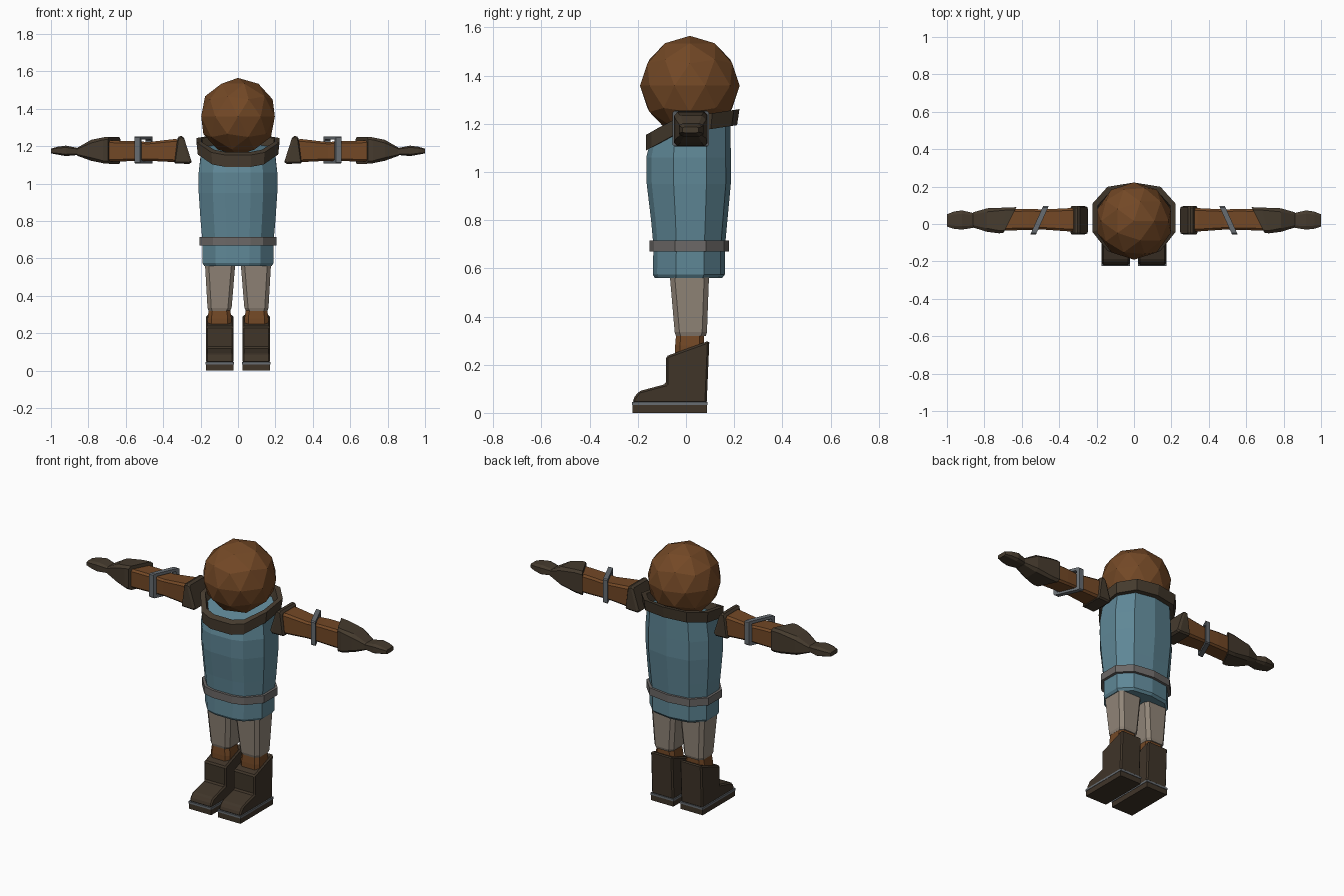
import bpy, bmesh, math

if "Cube" in bpy.data.objects:
    bpy.data.objects.remove(bpy.data.objects["Cube"])


def material(name, rgb):
    m = bpy.data.materials.new(name)
    m.diffuse_color = (*rgb, 1)
    m.use_nodes = True
    m.node_tree.nodes["Principled BSDF"].inputs["Base Color"].default_value = m.diffuse_color
    return m


SKIN = material("brown skin", (0.171, 0.065, 0.019))
TUNIC = material("blue cloth", (0.114, 0.242, 0.305))
LEATHER = material("dark leather", (0.060, 0.043, 0.027))
BOOT = material("boot leather", (0.050, 0.035, 0.022))
BELT = material("grey belt", (0.150, 0.140, 0.135))
METAL = material("steel grey", (0.135, 0.150, 0.165))
PANTS = material("beige cloth", (0.283, 0.235, 0.188))


def finish(name, bm, mat, mirror=False, bevel=0):
    bmesh.ops.recalc_face_normals(bm, faces=bm.faces[:])
    me = bpy.data.meshes.new(name)
    bm.to_mesh(me)
    bm.free()
    me.materials.append(mat)
    ob = bpy.data.objects.new(name, me)
    bpy.context.collection.objects.link(ob)
    if bevel:
        b = ob.modifiers.new("bevel", 'BEVEL')
        b.width, b.segments = bevel, 1
    if mirror:
        ob.modifiers.new("mirror", 'MIRROR')
    return ob


def loft(name, rings, mat, hollow=False, **kw):
    """Skin a list of equal rings; hollow joins the last ring to the first."""
    bm = bmesh.new()
    vs = [[bm.verts.new(p) for p in r] for r in rings]
    n = len(rings[0])
    for a, b in zip(vs, vs[1:] + vs[:1] if hollow else vs[1:]):
        for i in range(n):
            j = (i + 1) % n
            bm.faces.new((a[i], a[j], b[j], b[i]))
    if not hollow:
        bm.faces.new(vs[0][::-1])
        bm.faces.new(vs[-1])
    return finish(name, bm, mat, **kw)


# Body outline: rounded back, wide sides, narrow flat front (unit size)
HALF = [(0.64, 0.88), (1, 0.42), (1, -0.36), (0.64, -0.88), (0.32, -1)]
OUTLINE = [(0, 1)] + HALF + [(-x, y) for x, y in reversed(HALF)]


def body_ring(w, y0, y1, z):
    """Body outline at half width w; z is a height or a function of y."""
    pts = [(x * w, (y0 + y1) / 2 + y * (y1 - y0) / 2) for x, y in OUTLINE]
    return [(x, y, z(y) if callable(z) else z) for x, y in pts]


def neckline(y):
    return 1.155 + (y + 0.05) * (0.57 if y < -0.05 else 0.15)


def collar_top(y):
    return neckline(y) + 0.065


# Head
bm = bmesh.new()
bmesh.ops.create_icosphere(bm, subdivisions=2, radius=0.207)
bmesh.ops.translate(bm, verts=bm.verts[:], vec=(0, 0.016, 1.358))
finish("head", bm, SKIN)

# Tunic, belt and sloping collar
loft("tunic", [
    body_ring(0.18, -0.13, 0.15, 0.56),
    body_ring(0.19, -0.138, 0.162, 0.575),
    body_ring(0.19, -0.135, 0.162, 0.69),
    body_ring(0.20, -0.145, 0.172, 0.80),
    body_ring(0.21, -0.163, 0.186, 0.95),
    body_ring(0.21, -0.165, 0.186, 1.06),
    body_ring(0.195, -0.150, 0.185, lambda y: neckline(y) + 0.02),
], TUNIC)
loft("belt", [
    body_ring(0.207, -0.152, 0.178, 0.67),
    body_ring(0.207, -0.152, 0.178, 0.715),
    body_ring(0.185, -0.130, 0.155, 0.715),
    body_ring(0.185, -0.130, 0.155, 0.67),
], BELT, hollow=True)
loft("collar", [
    body_ring(0.215, -0.165, 0.212, neckline),
    body_ring(0.222, -0.167, 0.222, collar_top),
    body_ring(0.195, -0.140, 0.195, collar_top),
    body_ring(0.175, -0.125, 0.170, neckline),
], LEATHER, hollow=True)


def arm_ring(x, y0, y1, z0, z1, slant=0, lean=0, c=0.2):
    """Chamfered rectangle across the arm, slanted along y and leaning along z."""
    ym, zm, hy, hz = (y0 + y1) / 2, (z0 + z1) / 2, (y1 - y0) / 2, (z1 - z0) / 2
    k = 1 - c
    pts = [(1, k), (k, 1), (-k, 1), (-1, k), (-1, -k), (-k, -1), (k, -1), (1, -k)]
    return [(x + slant * u * hy + lean * v * hz, ym + u * hy, zm + v * hz) for u, v in pts]


# Arms
loft("arm", [
    arm_ring(0.30, -0.040, 0.085, 1.115, 1.235),
    arm_ring(0.34, -0.040, 0.085, 1.115, 1.238),
    arm_ring(0.48, -0.030, 0.078, 1.122, 1.222),
    arm_ring(0.56, -0.032, 0.080, 1.120, 1.228),
    arm_ring(0.70, -0.035, 0.078, 1.118, 1.230),
], SKIN, mirror=True)
loft("shoulder_cuff", [
    arm_ring(0.268, -0.050, 0.090, 1.115, 1.245, lean=0.32, c=0.12),
    arm_ring(0.282, -0.056, 0.096, 1.105, 1.255, lean=0.28, c=0.12),
    arm_ring(0.326, -0.056, 0.096, 1.108, 1.252, lean=-0.14, c=0.12),
    arm_ring(0.332, -0.046, 0.088, 1.112, 1.240, lean=-0.12, c=0.12),
], LEATHER, mirror=True)
loft("arm_band", [
    arm_ring(x, -0.055 + d, 0.095 - d, 1.107 + d, 1.253 - d, slant=-0.45, c=0.08)
    for x, d in [(0.49, 0), (0.52, 0), (0.52, 0.017), (0.49, 0.017)]
], METAL, hollow=True, mirror=True)

# Gauntlets and hands
loft("gauntlet", [
    arm_ring(0.662, -0.046, 0.090, 1.106, 1.250, slant=-0.5),
    arm_ring(0.700, -0.050, 0.088, 1.108, 1.248, slant=-0.3),
    arm_ring(0.785, -0.042, 0.084, 1.122, 1.234, c=0.3),
    arm_ring(0.862, -0.018, 0.062, 1.150, 1.190, c=0.3),
], LEATHER, mirror=True)
loft("hand", [
    arm_ring(0.845, -0.018, 0.055, 1.154, 1.188, c=0.3),
    arm_ring(0.920, -0.030, 0.073, 1.147, 1.203, c=0.35),
    arm_ring(0.965, -0.025, 0.066, 1.155, 1.197, c=0.35),
    arm_ring(1.000, -0.014, 0.052, 1.162, 1.187, c=0.3),
], LEATHER, mirror=True)


def leg_ring(x0, x1, y0, y1, z, c=0.02):
    return [(x0 + c, y0, z), (x1 - c, y0, z), (x1, y0 + c, z), (x1, y1 - c, z),
            (x1 - c, y1, z), (x0 + c, y1, z), (x0, y1 - c, z), (x0, y0 + c, z)]


# Legs
loft("trouser_leg", [
    leg_ring(0.042, 0.158, -0.042, 0.082, 0.32),
    leg_ring(0.034, 0.163, -0.047, 0.087, 0.335),
    leg_ring(0.014, 0.177, -0.068, 0.096, 0.58),
], PANTS, mirror=True)
loft("shin", [
    leg_ring(0.035, 0.162, -0.045, 0.075, 0.20),
    leg_ring(0.035, 0.162, -0.045, 0.075, 0.28),
    leg_ring(0.044, 0.155, -0.040, 0.075, 0.34),
], SKIN, mirror=True)


def side_profile(name, profile, x0, x1, mat, **kw):
    return loft(name, [[(x, y, z) for y, z in profile] for x in (x0, x1)],
                mat, mirror=True, **kw)


def slab(y0, y1, z0, z1):
    return [(y0, z0), (y1, z0), (y1, z1), (y0, z1)]


# Boots with a slanted cuff, grey welt and sole
side_profile("boot", [(-0.219, 0.04), (0.086, 0.04), (0.097, 0.30), (-0.083, 0.235),
                      (-0.083, 0.12), (-0.195, 0.09), (-0.219, 0.06)],
             0.025, 0.17, BOOT, bevel=0.008)
side_profile("boot_welt", slab(-0.225, 0.090, 0.033, 0.045), 0.021, 0.174, METAL)
side_profile("boot_sole", slab(-0.222, 0.087, 0, 0.034), 0.023, 0.172, BOOT)
